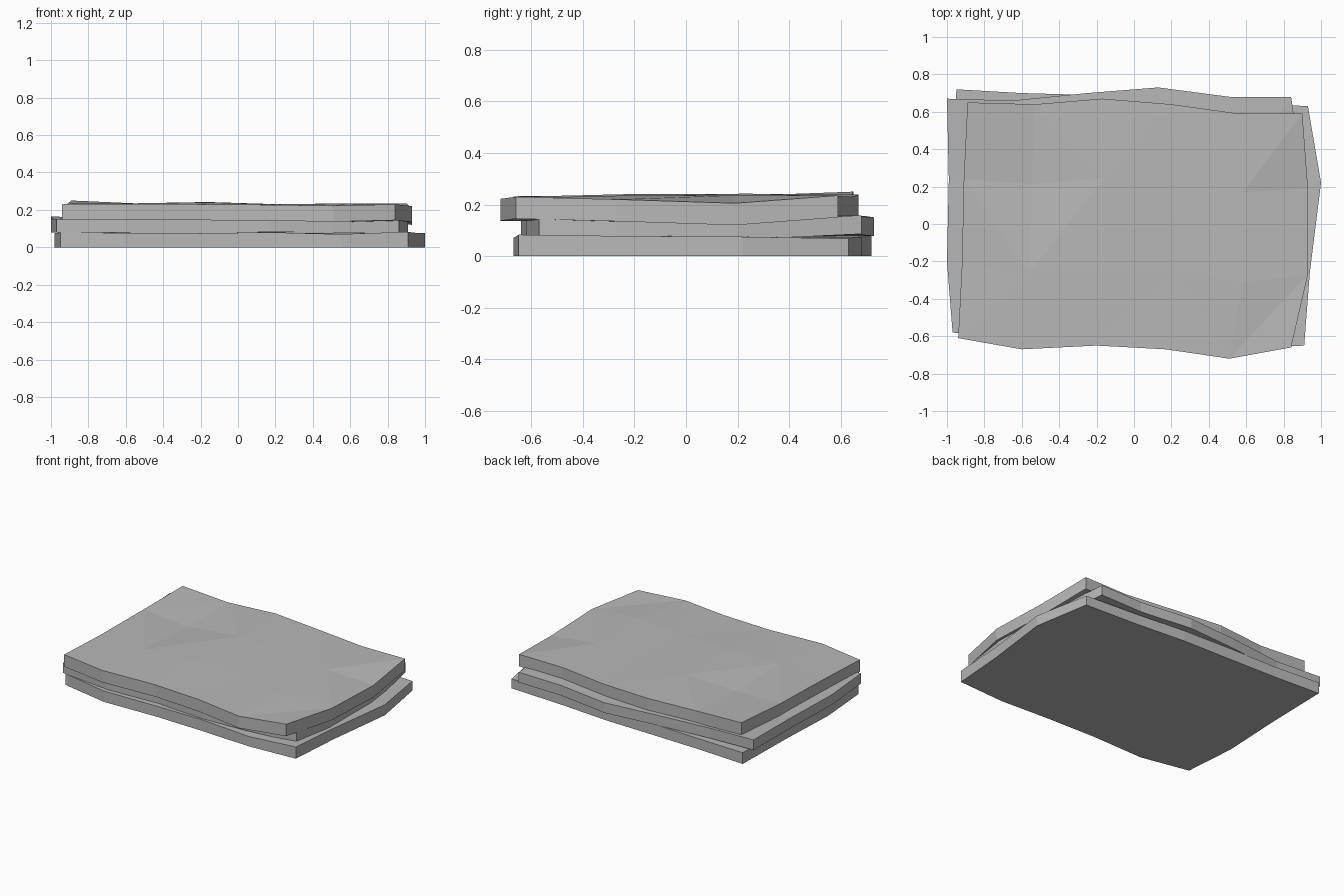
import bpy
import bmesh
from mathutils import Vector

cube = bpy.data.objects.get("Cube")
if cube:
    bpy.data.objects.remove(cube, do_unlink=True)

# One stone grey for every slab
stone = bpy.data.materials.new("stone grey")
stone.use_nodes = True
grey = (0.48, 0.48, 0.48, 1)
stone.diffuse_color = grey
stone.node_tree.nodes["Principled BSDF"].inputs["Base Color"].default_value = grey


def outline(points):
    """Turn outline points given in hundredths into vectors."""
    return [Vector(p) / 100 for p in points]


def fill_grid(front, back, left, right):
    """Blend four edge polylines into rows of plan positions."""
    cols, rows = len(front), len(left)
    grid = []
    for j in range(rows):
        v = j / (rows - 1)
        row = []
        for i in range(cols):
            u = i / (cols - 1)
            across = left[j].lerp(right[j], u)
            along = front[i].lerp(back[i], v)
            corners = front[0].lerp(front[-1], u).lerp(back[0].lerp(back[-1], u), v)
            row.append(across + along - corners)
        grid.append(row)
    return grid


def make_slab(name, front, back, left_mid, right_mid, base, top, waves, flat_base=False):
    """Build a slab with a ragged outline and a gently uneven faceted top."""
    front, back = outline(front), outline(back)
    left = [front[0]] + outline(left_mid) + [back[0]]
    right = [front[-1]] + outline(right_mid) + [back[-1]]
    grid = fill_grid(front, back, left, right)
    bm = bmesh.new()
    upper, lower = [], []
    for row, heights in zip(grid, waves):
        offsets = [h / 1000 for h in heights]
        upper.append([bm.verts.new((p.x, p.y, top + h)) for p, h in zip(row, offsets)])
        lower.append([bm.verts.new((p.x, p.y, base + (0 if flat_base else h)))
                      for p, h in zip(row, offsets)])
    rows, cols = len(grid), len(front)

    # Triangulated top and underside
    for j in range(rows - 1):
        for i in range(cols - 1):
            for layer, flip in ((upper, False), (lower, True)):
                a, b = layer[j][i], layer[j][i + 1]
                c, d = layer[j + 1][i + 1], layer[j + 1][i]
                tris = ((a, b, c), (a, c, d)) if (i + j) % 2 == 0 else ((a, b, d), (b, c, d))
                for tri in tris:
                    bm.faces.new(tri[::-1] if flip else tri)

    # Upright rim
    def rim(layer):
        return (layer[0][:-1] + [r[-1] for r in layer[:-1]]
                + layer[-1][:0:-1] + [r[0] for r in layer[:0:-1]])

    low, high = rim(lower), rim(upper)
    for k in range(len(low)):
        n = (k + 1) % len(low)
        bm.faces.new((low[k], low[n], high[n], high[k]))

    bmesh.ops.recalc_face_normals(bm, faces=bm.faces)
    mesh = bpy.data.meshes.new(name)
    bm.to_mesh(mesh)
    bm.free()
    mesh.materials.append(stone)
    slab = bpy.data.objects.new(name, mesh)
    bpy.context.collection.objects.link(slab)
    return slab


# Bottom slab, resting flat on the ground
make_slab(
    "bottom_slab",
    front=[(-95, -58), (-60, -65), (-20, -64), (17, -65), (55, -67), (91, -65)],
    back=[(-95, 72), (-60, 70), (-25, 69), (15, 68), (52, 65), (93, 63)],
    left_mid=[(-98, -20), (-96, 25)],
    right_mid=[(94, -26), (100, 22)],
    base=0, top=0.075, flat_base=True,
    waves=[(4, 2, 0, 5, -5, 8),
           (0, 5, 4, 0, 3, 3),
           (3, -4, 5, 0, 2, 0),
           (5, 0, 4, 0, -2, -7)],
)

# Middle slab, shifted sideways
make_slab(
    "middle_slab",
    front=[(-97, -58), (-60, -62), (-20, -60), (17, -64), (50, -62), (86, -57)],
    back=[(-100, 67), (-65, 66), (-25, 70), (13, 73), (51, 68), (84, 68)],
    left_mid=[(-100, -20), (-99, 24)],
    right_mid=[(91, -27), (91, 20)],
    base=0.078, top=0.15,
    waves=[(2, 0, -5, 4, 0, -6),
           (0, 3, 4, 0, 3, -8),
           (4, -6, 6, 0, 2, -15),
           (15, 2, 5, 0, 4, 8)],
)

# Top slab, with the most visible unevenness
make_slab(
    "top_slab",
    front=[(-94, -61), (-60, -67), (-20, -65), (17, -67), (51, -72), (84, -66)],
    back=[(-89, 65), (-53, 64), (-17, 67), (20, 64), (56, 59), (90, 59)],
    left_mid=[(-92, -22), (-91, 24)],
    right_mid=[(93, -27), (93, 19)],
    base=0.145, top=0.23,
    waves=[(0, 2, 0, -3, -8, 0),
           (0, 5, 10, 0, 4, -10),
           (5, -12, 12, 0, 5, -25),
           (20, 4, 8, 0, 3, 5)],
)
